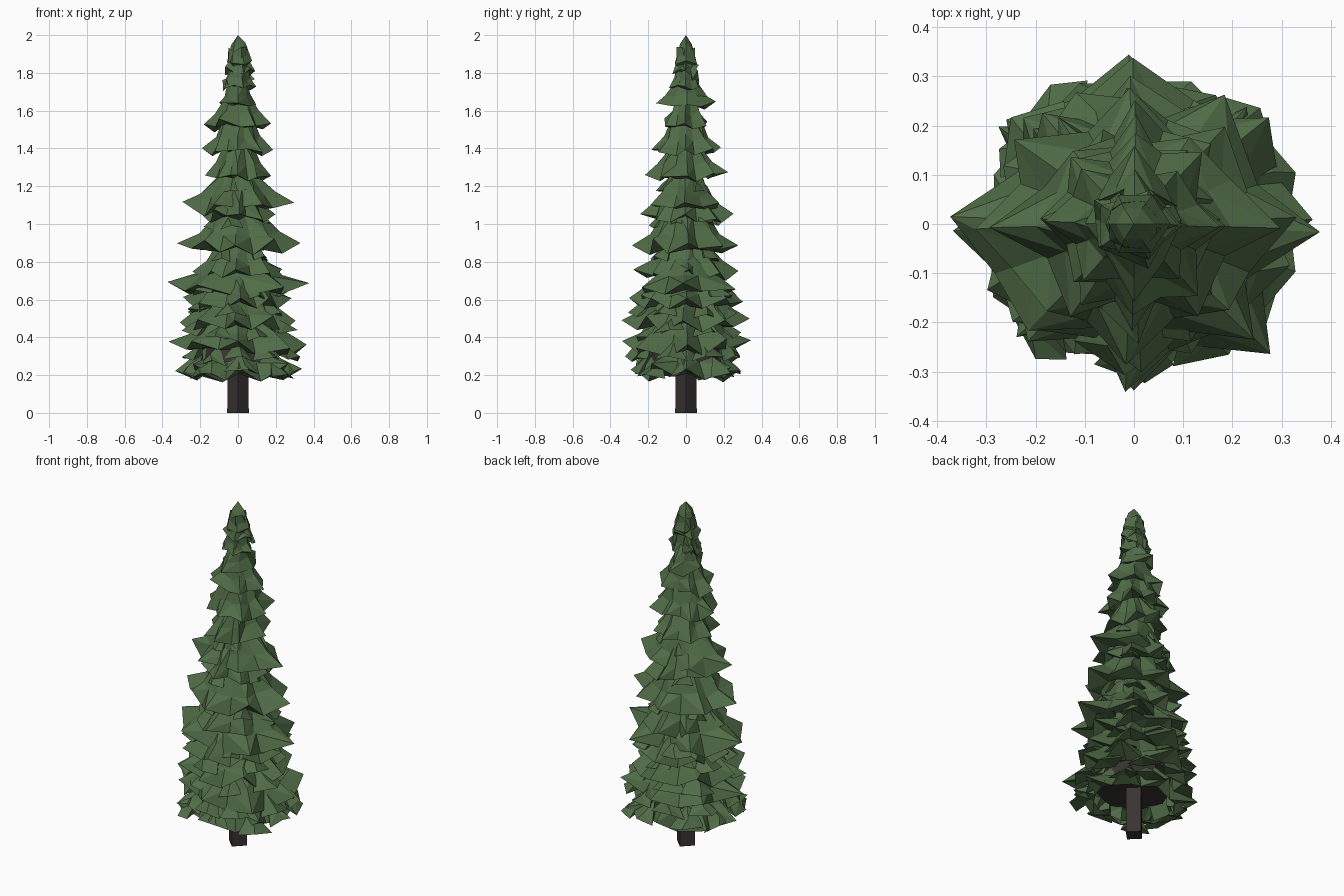
import bpy, bmesh, math, random
from mathutils import Vector

if "Cube" in bpy.data.objects:
    bpy.data.objects.remove(bpy.data.objects["Cube"])

random.seed(11)


def material(name, rgb):
    m = bpy.data.materials.new(name)
    m.diffuse_color = (*rgb, 1)
    m.use_nodes = True
    m.node_tree.nodes["Principled BSDF"].inputs["Base Color"].default_value = m.diffuse_color
    return m


GREEN = material("needle green", (0.080, 0.150, 0.062))
BROWN = material("dark bark", (0.042, 0.033, 0.032))


def finish(name, bm, mat):
    bmesh.ops.recalc_face_normals(bm, faces=bm.faces)
    me = bpy.data.meshes.new(name)
    bm.to_mesh(me)
    bm.free()
    me.materials.append(mat)
    ob = bpy.data.objects.new(name, me)
    bpy.context.collection.objects.link(ob)
    return ob


def jit(a):
    return random.uniform(-a, a)


def cone(name, sides, r0, r1, z0, z1, mat):
    bm = bmesh.new()
    rings = []
    for r, z in ((r0, z0), (r1, z1)):
        rings.append([bm.verts.new((r * math.cos(i * math.tau / sides),
                                    r * math.sin(i * math.tau / sides), z)) for i in range(sides)])
    for i in range(sides):
        j = (i + 1) % sides
        bm.faces.new((rings[0][i], rings[0][j], rings[1][j], rings[1][i]))
    bm.faces.new(rings[0])
    bm.faces.new(rings[1])
    return finish(name, bm, mat)


def tier(name, z, rx, ry, n, h):
    """Drooping star skirt: crown ring, ridged slope, pointed rim, underside."""
    bm = bmesh.new()
    rings = [[], [], [], []]
    for i in range(2 * n):
        tip = i % 2 == 0
        a = i * math.pi / n
        main = tip and abs(math.sin(2 * a)) < 0.01      # tips on the x and y axes
        k = (random.uniform(0.96, 1.01) if main else random.uniform(0.82, 1.06) if tip
             else random.uniform(0.66, 0.84))
        da = jit(0.06) if main else jit(0.9 / n)
        c, s = math.cos(a + da), math.sin(a + da)
        top = max(0.05, 0.38 * min(rx, ry)) * random.uniform(0.9, 1.1)
        drop = jit(0.015) if main else jit(0.03) if tip else -0.15 * rx + jit(0.025)
        ridge = 0.36 * h if tip else 0.22 * h
        mid = random.uniform(0.6, 0.72) if tip else random.uniform(0.52, 0.62)
        under = 0.66 if z < 0.3 else 0.56
        rings[0].append((top * c, top * s, z + h + jit(0.012)))
        rings[1].append((mid * rx * c, mid * ry * s, z + ridge + jit(0.012)))
        rings[2].append((k * rx * c, k * ry * s, z + drop))
        rings[3].append((under * rx * c, under * ry * s, z - 0.08 * rx + jit(0.015)))
    V = [[bm.verts.new(p) for p in ring] for ring in rings]
    for lo, hi in ((0, 1), (1, 2), (2, 3)):
        for i in range(2 * n):
            j = (i + 1) % (2 * n)
            a, b, c, d = V[lo][i], V[lo][j], V[hi][j], V[hi][i]
            if i % 2 == 0:
                bm.faces.new((a, b, d))
                bm.faces.new((b, c, d))
            else:
                bm.faces.new((a, b, c))
                bm.faces.new((a, c, d))
    return finish(name, bm, GREEN)


def tuft(bm, ang, z, r0, r1, w):
    """One roof-shaped branch tip with a raised ridge and drooping sides."""
    out = Vector((math.cos(ang), math.sin(ang), 0))
    side = Vector((-out.y, out.x, 0))
    up = Vector((0, 0, 1))
    mid = r0 + (r1 - r0) * 0.68
    root = bm.verts.new(out * r0 + up * (z + 0.09))
    ridge = bm.verts.new(out * mid + side * jit(0.02) + up * (z + 0.035 + jit(0.012)))
    tip = bm.verts.new(out * r1 + side * jit(0.04) + up * z)
    left = bm.verts.new(out * mid + side * w + up * (z - 0.015 + jit(0.02)))
    right = bm.verts.new(out * mid - side * w + up * (z - 0.015 + jit(0.02)))
    under = bm.verts.new(out * r0 + up * (z + 0.01))
    for f in ((root, left, ridge), (root, ridge, right), (ridge, left, tip), (ridge, tip, right),
              (left, under, tip), (under, right, tip), (root, under, left), (root, right, under)):
        bm.faces.new(f)


# Trunk and the dark inner core seen from below
cone("trunk", 4, 0.057, 0.055, 0.0, 0.5, BROWN)
cone("inner_core", 8, 0.20, 0.05, 0.27, 0.75, BROWN)

# Foliage tiers: tip height, x radius, y radius, branches
TIERS = [
    (0.235, 0.345, 0.29, 8), (0.37, 0.375, 0.35, 8), (0.49, 0.315, 0.345, 8),
    (0.60, 0.29, 0.31, 8), (0.68, 0.375, 0.28, 6), (0.75, 0.24, 0.28, 8),
    (0.895, 0.33, 0.285, 8), (1.05, 0.20, 0.25, 8), (1.11, 0.30, 0.20, 6),
    (1.265, 0.175, 0.225, 8), (1.405, 0.19, 0.19, 8), (1.535, 0.18, 0.13, 6),
    (1.645, 0.10, 0.16, 4), (1.735, 0.10, 0.09, 5), (1.815, 0.09, 0.08, 5),
]
for i, (z, rx, ry, n) in enumerate(TIERS):
    tier(f"foliage_tier_{i + 1}", z, rx, ry, n, 0.165 if z < 1.6 else 0.11)

# Loose branch tips fill the tiers; denser near the ground
bm = bmesh.new()
for z, r, count in ((0.215, 0.335, 9), (0.29, 0.33, 9), (0.42, 0.32, 7), (0.54, 0.30, 6),
                    (0.64, 0.29, 6), (0.82, 0.22, 4), (1.0, 0.20, 5), (1.17, 0.16, 5),
                    (1.75, 0.085, 4)):
    start = jit(3)
    for i in range(count):
        reach = r * random.uniform(0.85, 1.05)
        tuft(bm, start + i * math.tau / count + jit(0.2), z + jit(0.02),
             reach * (0.63 if z < 0.3 else 0.45), reach, r * random.uniform(0.22, 0.32))
finish("branch_tips", bm, GREEN)

# Pointed crown
bm = bmesh.new()
peak = bm.verts.new((0, 0, 2.0))
rings = []
for r, z in ((0.036, 1.945), (0.068, 1.85), (0.03, 1.82)):
    rings.append([bm.verts.new((r * math.cos(i * math.tau / 6) * (1 + jit(0.15)),
                                r * math.sin(i * math.tau / 6), z + jit(0.015))) for i in range(6)])
for i in range(6):
    j = (i + 1) % 6
    bm.faces.new((peak, rings[0][i], rings[0][j]))
    for a, b in ((0, 1), (1, 2)):
        bm.faces.new((rings[a][i], rings[b][i], rings[b][j], rings[a][j]))
bm.faces.new(rings[2])
finish("crown", bm, GREEN)
